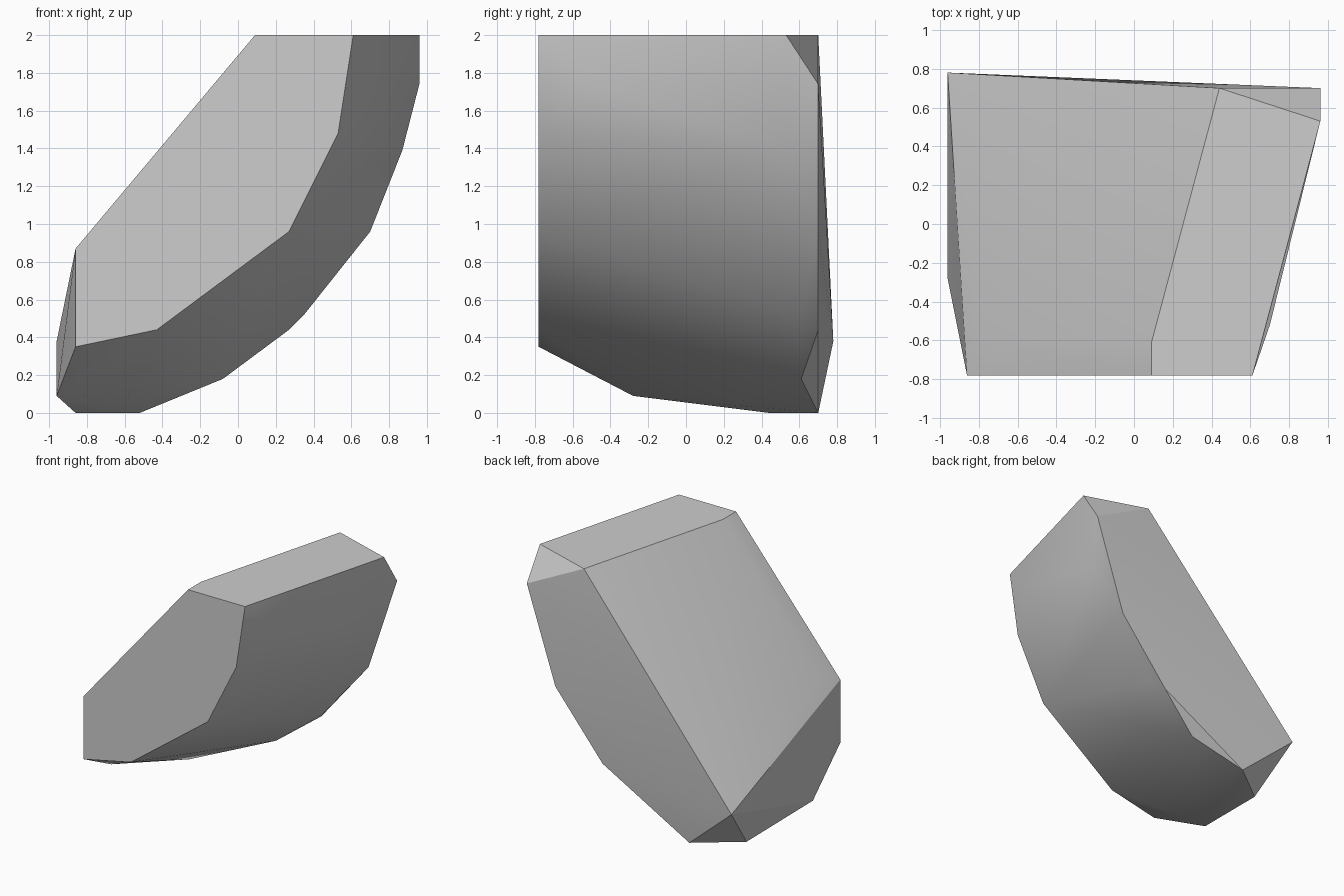
import bpy
import bmesh
import math

# Remove the default cube only
default_cube = bpy.data.objects.get("Cube")
if default_cube:
    bpy.data.objects.remove(default_cube, do_unlink=True)

FRONT, BACK, TOP = -0.78, 0.70, 2.0


def make_material(name, colour):
    material = bpy.data.materials.new(name)
    material.use_nodes = True
    material.diffuse_color = colour
    material.node_tree.nodes["Principled BSDF"].inputs["Base Color"].default_value = colour
    return material


def profile(outline, y):
    """Place an x, z outline on the plane at depth y."""
    return [(x, y, z) for x, z in outline]


def build_hull(name, points, material):
    """Wrap a faceted convex solid around the points."""
    bm = bmesh.new()
    for point in points:
        bm.verts.new(point)
    hull = bmesh.ops.convex_hull(bm, input=bm.verts[:])
    unused = {v for v in hull["geom_interior"] if isinstance(v, bmesh.types.BMVert)}
    bmesh.ops.delete(bm, geom=list(unused), context="VERTS")

    # Merge coplanar triangles into broad facets
    bmesh.ops.dissolve_limit(bm, angle_limit=math.radians(1),
                             verts=bm.verts[:], edges=bm.edges[:])
    bmesh.ops.recalc_face_normals(bm, faces=bm.faces[:])

    mesh = bpy.data.meshes.new(name)
    bm.to_mesh(mesh)
    bm.free()
    mesh.materials.append(material)
    obj = bpy.data.objects.new(name, mesh)
    bpy.context.collection.objects.link(obj)
    return obj


# Flat front facet
front_points = profile([(-0.86, 0.87), (-0.86, 0.35), (-0.43, 0.44), (0.27, 0.96),
                        (0.53, 1.48), (0.61, TOP), (0.09, TOP)], FRONT)

# Larger back facet
back_points = profile([(0.44, TOP), (0.96, 1.74), (0.70, 0.96),
                       (0.27, 0.44), (-0.52, 0)], BACK)

# Rounded curved side, from the back edge to the front edge
side_points = profile([(0.35, 0.52), (-0.08, 0.18)], 0.61)
side_points += [(0.87, 0.53, 1.39), (0.70, -0.52, 1.74), (-0.52, 0.11, 0.10)]

# Narrow bevel where the slope meets the front facet
slope_points = profile([(0.09, TOP), (-0.78, 0.965)], -0.61)

# Chamfered top corner and pointed lower end
corner_points = [(0.96, 0.53, TOP), (-0.96, 0.78, 0.38),
                 (-0.96, -0.28, 0.09), (-0.86, 0.44, 0)]

grey = make_material("stone grey", (0.61, 0.61, 0.61, 1))
rock = build_hull("rock", front_points + back_points + side_points
                  + slope_points + corner_points, grey)

# Soft curved side with crisp main edges
bpy.ops.object.select_all(action="DESELECT")
rock.select_set(True)
bpy.context.view_layer.objects.active = rock
bpy.ops.object.shade_smooth_by_angle(angle=math.radians(26))
